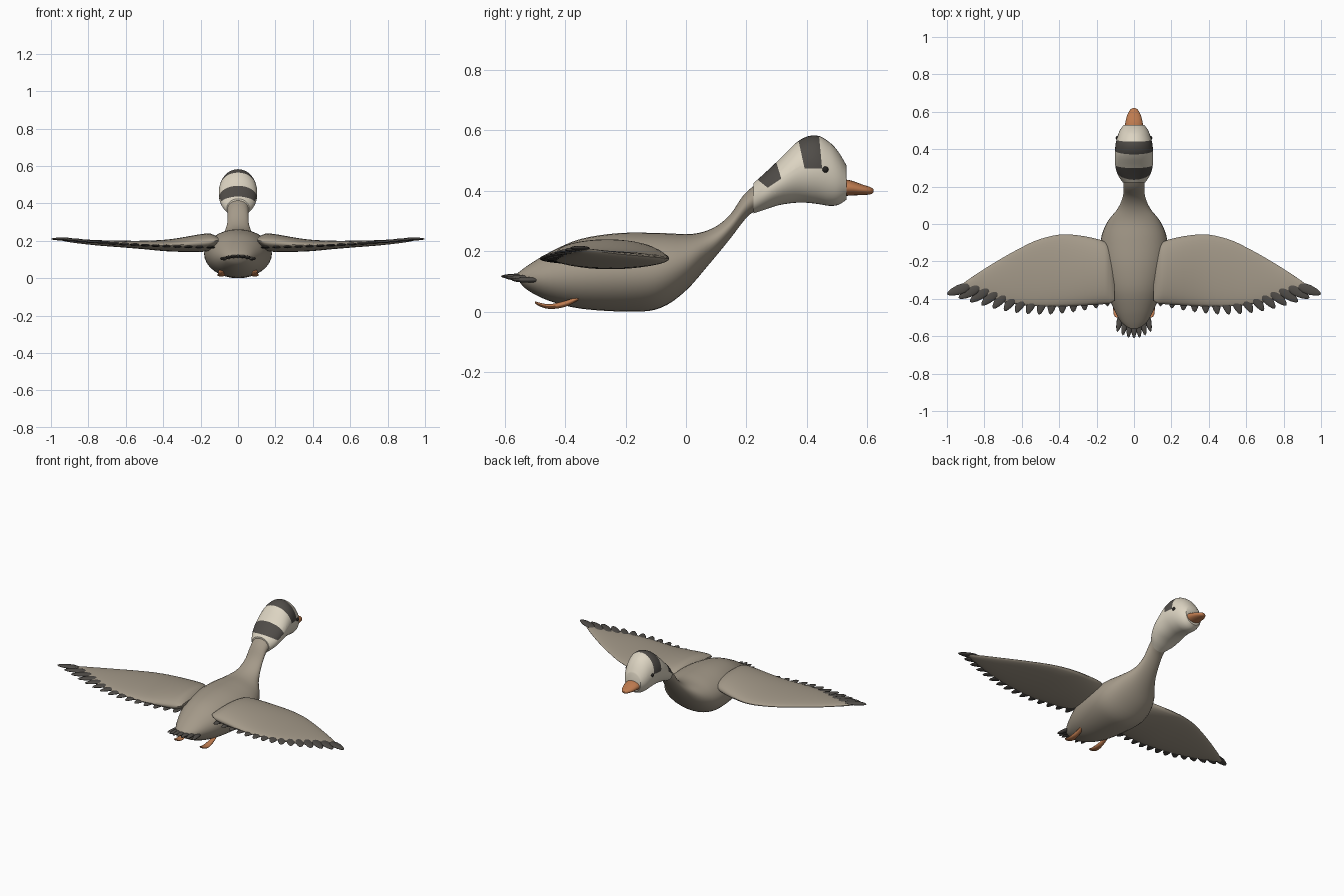
import bpy
import bmesh
from math import sin, cos, pi, radians
from mathutils import Matrix, Vector

cube = bpy.data.objects.get("Cube")
if cube:
    bpy.data.objects.remove(cube, do_unlink=True)


def material(name, r, g, b):
    mat = bpy.data.materials.new(name)
    mat.use_nodes = True
    mat.diffuse_color = (r, g, b, 1)
    shader = next(n for n in mat.node_tree.nodes if n.type == "BSDF_PRINCIPLED")
    shader.inputs["Base Color"].default_value = (r, g, b, 1)
    shader.inputs["Roughness"].default_value = 0.8
    return mat


TAUPE = material("taupe plumage", 0.37, 0.32, 0.25)
CREAM = material("cream head", 0.72, 0.66, 0.54)
DARK = material("dark feathers", 0.08, 0.073, 0.065)
ORANGE = material("orange beak and feet", 0.52, 0.2, 0.08)
BLACK = material("black eye", 0.02, 0.018, 0.016)


def finish(name, bm, *mats):
    """Turn a bmesh into a smooth shaded object with sharp rims."""
    bmesh.ops.recalc_face_normals(bm, faces=bm.faces)
    mesh = bpy.data.meshes.new(name)
    bm.to_mesh(mesh)
    bm.free()
    for mat in mats:
        mesh.materials.append(mat)
    mesh.shade_smooth()
    mesh.set_sharp_from_angle(angle=radians(45))
    obj = bpy.data.objects.new(name, mesh)
    bpy.context.collection.objects.link(obj)
    return obj


def smooth_stations(stations, steps):
    """Catmull-Rom interpolation of station tuples."""
    pts = [Vector(s) for s in stations]
    out = []
    for i in range(len(pts) - 1):
        a, b, c, d = pts[max(i - 1, 0)], pts[i], pts[i + 1], pts[min(i + 2, len(pts) - 1)]
        for k in range(steps):
            t = k / steps
            out.append(b + (c - a) * (t / 2)
                       + (a * 2 - b * 5 + c * 4 - d) * (t * t / 2)
                       + (b * 3 - a - c * 3 + d) * (t ** 3 / 2))
    return out + [pts[-1]]


def loft(stations, ring, steps=4, sides=32):
    """Skin closed sections; ring(station) gives centre and two half axes."""
    bm = bmesh.new()
    rows = []
    for s in smooth_stations(stations, steps):
        centre, u, v = (Vector(p) for p in ring(s))
        angles = [2 * pi * i / sides for i in range(sides)]
        rows.append([bm.verts.new(centre + u * cos(a) + v * sin(a)) for a in angles])
    for low, high in zip(rows, rows[1:]):
        for i in range(sides):
            j = (i + 1) % sides
            bm.faces.new((low[i], low[j], high[j], high[i]))
    bm.faces.new(rows[0])
    bm.faces.new(rows[-1])
    return bm


def trunk_ring(s):
    """Section from top point, bottom point and half width."""
    yt, zt, yb, zb, w = s
    return ((0, (yt + yb) / 2, (zt + zb) / 2), (w, 0, 0), (0, (yt - yb) / 2, (zt - zb) / 2))


def head_ring(s):
    y, top, bottom, w = s
    return trunk_ring((y, top, y, bottom, w))


def feather(bm, tip, angle, length, width, thick, pitch=0):
    """Flat pointed feather ending at tip, heading along angle in plan."""
    rot = Matrix.Rotation(angle, 4, "Z") @ Matrix.Rotation(pitch, 4, "Y")
    made = bmesh.ops.create_uvsphere(bm, u_segments=12, v_segments=8, radius=1)
    for v in made["verts"]:
        x, y, z = v.co
        local = Vector(((x - 1) * length / 2, y * width * (1 - 0.25 * x), z * thick))
        v.co = Vector(tip) + rot @ local


# Body and neck
body = [(-0.56, 0.125, -0.555, 0.105, 0.03), (-0.52, 0.155, -0.525, 0.072, 0.07),
        (-0.45, 0.197, -0.45, 0.035, 0.11), (-0.35, 0.24, -0.34, 0.009, 0.15),
        (-0.22, 0.26, -0.17, 0.0, 0.178), (-0.08, 0.26, -0.08, 0.014, 0.177),
        (0.02, 0.257, 0.0, 0.07, 0.143), (0.09, 0.277, 0.075, 0.155, 0.087),
        (0.145, 0.32, 0.145, 0.24, 0.06), (0.19, 0.385, 0.2, 0.311, 0.055),
        (0.235, 0.425, 0.235, 0.337, 0.057)]
finish("body_and_neck", loft(body, trunk_ring), TAUPE)

# Head with two dark bands cut into the surface
head = [(0.223, 0.425, 0.325, 0.06), (0.26, 0.458, 0.337, 0.085), (0.31, 0.505, 0.353, 0.1),
        (0.375, 0.567, 0.361, 0.102), (0.43, 0.583, 0.357, 0.098), (0.475, 0.56, 0.35, 0.086),
        (0.505, 0.527, 0.354, 0.073), (0.53, 0.485, 0.37, 0.055)]
bm = loft(head, head_ring, steps=4, sides=40)


def cut(y, z, y2, z2):
    """Plane through two side-view points, positive side to the left of the line."""
    return Vector((0, y, z)), Vector((0, z - z2, y2 - y)).normalized()


BANDS = [[cut(0.245, 0.43, 0.27, 0.41), cut(0.27, 0.41, 0.315, 0.44),
          cut(0.315, 0.44, 0.295, 0.505)],
         [cut(0.392, 0.474, 0.45, 0.474), cut(0.45, 0.474, 0.44, 0.58),
          cut(0.37, 0.575, 0.392, 0.474)]]
for band in BANDS:
    for point, normal in band:
        bmesh.ops.bisect_plane(bm, geom=bm.verts[:] + bm.edges[:] + bm.faces[:],
                               plane_co=point, plane_no=normal)
for f in bm.faces:
    c = f.calc_center_median()
    f.material_index = int(any(all((c - p).dot(n) > 0 for p, n in band) for band in BANDS))
finish("head", bm, CREAM, DARK)

# Beak
beak = [(0.515, 0.438, 0.382, 0.048), (0.545, 0.434, 0.384, 0.046), (0.585, 0.42, 0.386, 0.035),
        (0.61, 0.412, 0.388, 0.021), (0.62, 0.405, 0.395, 0.007)]
finish("beak", loft(beak, head_ring, sides=20), ORANGE)

# Tail feathers
bm = bmesh.new()
for i in range(-3, 4):
    k = i / 3
    feather(bm, (0.09 * k, -0.612 + 0.035 * k * k, 0.117 - 0.012 * k * k),
            radians(-90 + 14 * k), 0.12, 0.017, 0.009)
finish("tail_feathers", bm, DARK)

# Paired parts
wing = [(0.105, -0.22, -0.41, 0.205, 0.01), (0.13, -0.13, -0.425, 0.198, 0.034),
        (0.18, -0.085, -0.43, 0.19, 0.048), (0.36, -0.055, -0.44, 0.176, 0.033),
        (0.5, -0.08, -0.44, 0.178, 0.023), (0.62, -0.135, -0.43, 0.183, 0.018),
        (0.76, -0.215, -0.405, 0.19, 0.014), (0.89, -0.3, -0.37, 0.2, 0.009),
        (0.94, -0.34, -0.36, 0.205, 0.004)]
foot = [(-0.355, 0.045, 0.012, 0.006), (-0.4, 0.026, 0.016, 0.01), (-0.45, 0.017, 0.021, 0.008),
        (-0.485, 0.024, 0.018, 0.006), (-0.5, 0.032, 0.006, 0.003)]
COUNT = 15
for side, s in (("left", 1), ("right", -1)):
    finish(side + "_wing", loft(wing, lambda w: (
        (s * w[0], (w[1] + w[2]) / 2, w[3]), (0, (w[1] - w[2]) / 2, 0), (0, 0, w[4]))), TAUPE)

    # Flight feathers fan out from the trailing edge
    bm = bmesh.new()
    for i in range(COUNT):
        t = i / (COUNT - 1)
        x = 1 - 0.86 * t
        y = -0.375 - 0.065 * t - 0.075 * sin(pi * t)
        angle = radians(-98 + 78 * (1 - t) ** 1.5)
        feather(bm, (x, y, 0.165 + 0.045 * x * x), angle, 0.13, 0.026, 0.008)
    for v in bm.verts:
        v.co.x *= s
    finish(side + "_flight_feathers", bm, DARK)

    finish(side + "_foot", loft(foot, lambda p: (
        (s * 0.09, p[0], p[1]), (p[2], 0, 0), (0, 0, p[3])), sides=16), ORANGE)

    # Eye
    bm = bmesh.new()
    bmesh.ops.create_uvsphere(bm, u_segments=12, v_segments=8, radius=0.011,
                              matrix=Matrix.Translation((s * 0.087, 0.46, 0.47)))
    finish(side + "_eye", bm, BLACK)
